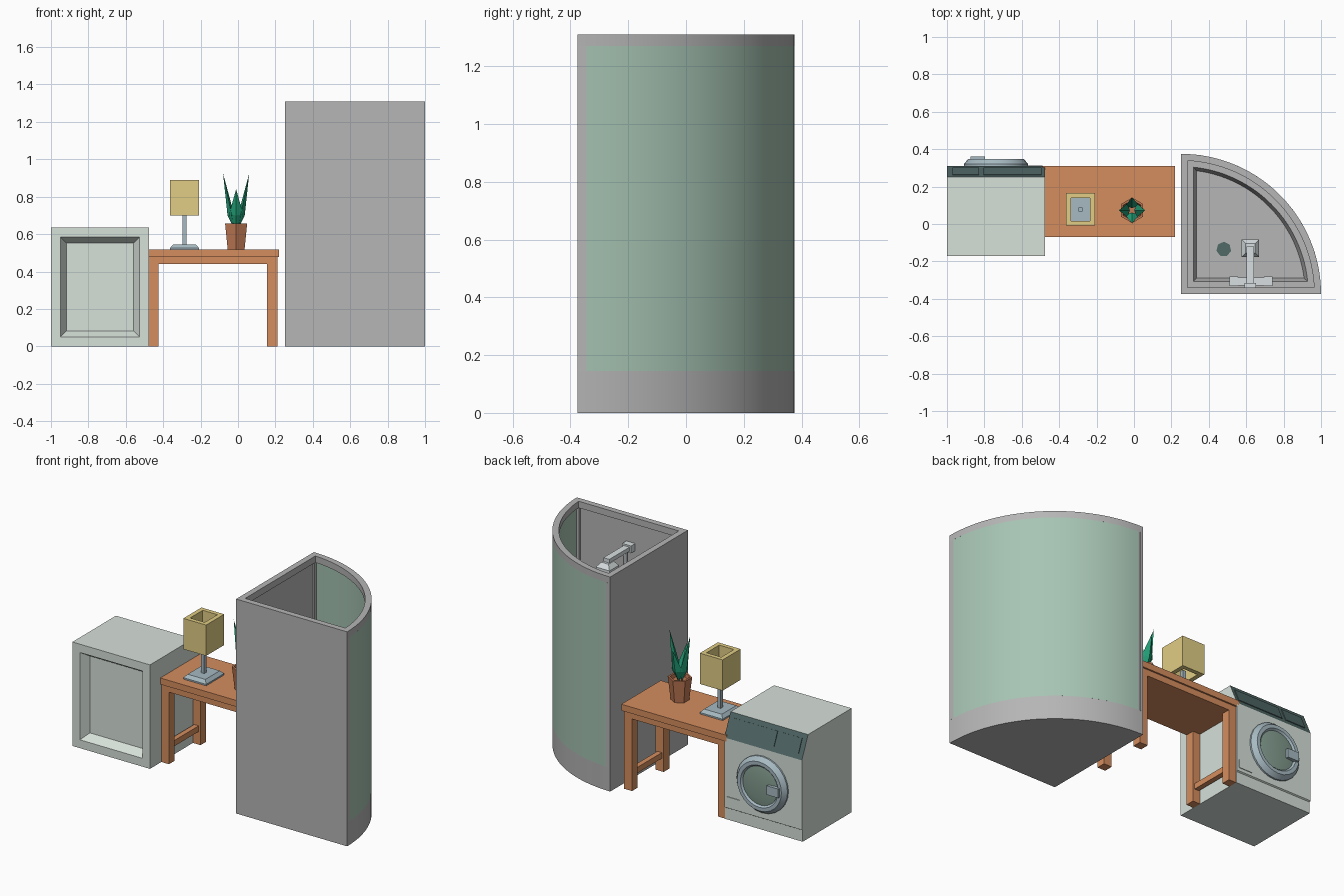
import bpy, bmesh
from math import sin, cos, asin, pi, atan2

if "Cube" in bpy.data.objects:
    bpy.data.objects.remove(bpy.data.objects["Cube"])

MATS = {}


def mat(name, r, g, b):
    m = bpy.data.materials.new(name)
    m.diffuse_color = tuple((c / 255) ** 2.2 for c in (r, g, b)) + (1,)
    m.use_nodes = True
    m.node_tree.nodes["Principled BSDF"].inputs["Base Color"].default_value = m.diffuse_color
    MATS[name] = m


for spec in [("white_enamel", 214, 224, 217), ("dark_panel", 82, 105, 103), ("wood", 212, 140, 95),
             ("pot_clay", 190, 120, 85), ("steel", 165, 184, 192), ("shade", 224, 204, 132),
             ("leaf", 40, 160, 120), ("glass", 165, 195, 178), ("door_glass", 130, 155, 142),
             ("grey", 180, 180, 180), ("chrome", 215, 222, 224)]:
    mat(*spec)


def finish(name, bm, material, smooth=False):
    bmesh.ops.recalc_face_normals(bm, faces=bm.faces)
    me = bpy.data.meshes.new(name)
    bm.to_mesh(me)
    bm.free()
    ob = bpy.data.objects.new(name, me)
    bpy.context.collection.objects.link(ob)
    me.materials.append(MATS[material])
    if smooth:
        bpy.ops.object.select_all(action='DESELECT')
        ob.select_set(True)
        bpy.context.view_layer.objects.active = ob
        bpy.ops.object.shade_smooth_by_angle(angle=pi / 6)
    return ob


def loft(name, rings, material, closed=False, smooth=False):
    """Skin a list of point rings; cap the ends, or join last ring to first."""
    bm = bmesh.new()
    vs = [[bm.verts.new(p) for p in r] for r in rings]
    pairs = list(zip(vs, vs[1:])) + ([(vs[-1], vs[0])] if closed else [])
    for a, b in pairs:
        for i in range(len(a)):
            j = (i + 1) % len(a)
            bm.faces.new((a[i], a[j], b[j], b[i]))
    if not closed:
        bm.faces.new(vs[0])
        bm.faces.new(vs[-1])
    return finish(name, bm, material, smooth)


def rect(cx, cy, hx, hy, z):
    return [(cx - hx, cy - hy, z), (cx + hx, cy - hy, z), (cx + hx, cy + hy, z), (cx - hx, cy + hy, z)]


def ngon(cx, cy, r, z, n):
    return [(cx + r * sin(2 * pi * i / n), cy + r * cos(2 * pi * i / n), z) for i in range(n)]


def disc(cx, y, cz, r, n=24):
    return [(cx + r * cos(2 * pi * i / n), y, cz + r * sin(2 * pi * i / n)) for i in range(n)]


def box(name, x0, x1, y0, y1, z0, z1, material):
    cx, cy, hx, hy = (x0 + x1) / 2, (y0 + y1) / 2, (x1 - x0) / 2, (y1 - y0) / 2
    return loft(name, [rect(cx, cy, hx, hy, z0), rect(cx, cy, hx, hy, z1)], material)


# Washing machine body: side profile with sloped control face, recessed rear panel
prof = [(-.17, 0), (.302, 0), (.302, .07), (.31, .075), (.31, .5), (.25, .635), (-.17, .635)]
body = loft("washer_body", [[(x, y, z) for y, z in prof] for x in (-1, -.476)], "white_enamel")
body.data.materials.append(MATS["dark_panel"])
bm = bmesh.new()
bm.from_mesh(body.data)
for f in bm.faces:
    c = f.calc_center_median()
    if abs(c.z - .5675) < .01 and c.y > .27:
        f.material_index = 1
rear = [f for f in bm.faces if f.normal.y < -.99]
bmesh.ops.inset_individual(bm, faces=rear, thickness=.072)
bmesh.ops.inset_individual(bm, faces=rear, thickness=.045, depth=-.05)
bm.to_mesh(body.data)
bm.free()

# Control displays lying on the slope
for name, cx, w in [("wide_display", -.65, .31), ("small_display", -.9, .14)]:
    d = box(name, -w / 2, w / 2, -.004, .004, -.045, .045, "dark_panel")
    d.location = (cx, .28, .5675)
    d.rotation_euler.x = atan2(.06, .135)

# Washer door, window, handle, filter hatch
door = [(.172, .305), (.172, .32), (.15, .347), (.128, .347), (.118, .335)]
loft("washer_door", [disc(-.738, y, .285, r) for r, y in door], "steel", smooth=True)
loft("door_window", [disc(-.738, y, .285, r) for r, y in [(.118, .33), (.118, .337), (.08, .343)]],
     "door_glass", smooth=True)
box("door_handle", -.875, -.797, .335, .36, .255, .31, "steel")
box("filter_hatch", -.58, -.49, .305, .314, .095, .145, "white_enamel")

# Table
box("table_top", -.49, .22, -.07, .31, .478, .517, "wood")
box("table_apron", -.48, .21, -.06, .30, .44, .478, "wood")
for side, x in [("left", -.48), ("right", .155)]:
    for end, y in [("front", -.06), ("back", .245)]:
        box(f"{side}_{end}_leg", x, x + .055, y, y + .055, 0, .44, "wood")
    box(side + "_stretcher", x + .012, x + .043, -.005, .245, .08, .115, "wood")

# Lamp
lx, ly = -.286, .078
loft("lamp_base", [rect(lx, ly, hx, hy, z) for hx, hy, z in
                   [(.077, .087, .517), (.077, .087, .526), (.06, .07, .545)]], "steel")
box("lamp_pole", lx - .011, lx + .011, ly - .011, ly + .011, .54, .73, "steel")
loft("lamp_shade", [rect(lx, ly, hx, hy, z) for hx, hy, z in
                    [(.077, .087, .70), (.077, .087, .888), (.05, .061, .888), (.05, .061, .70)]],
     "shade", closed=True)

# Potted plant: hexagonal pot, four folded leaves
px, py = -.01, .073
loft("plant_pot", [ngon(px, py, r, z, 6) for r, z in
                   [(.052, .517), (.068, .656), (.055, .656), (.05, .635)]], "pot_clay")
for i, tip in enumerate([.925, .84, .925, .84]):
    a = i * pi / 2
    bm = bmesh.new()
    v = [bm.verts.new((px + r * cos(a) - t * sin(a), py + r * sin(a) + t * cos(a), z)) for r, t, z in
         [(.012, 0, .63), (.025, .038, .705), (.046, 0, .70), (.025, -.038, .705), (.012, 0, .71), (.07, 0, tip)]]
    for j in range(4):
        p, q = v[1 + j], v[1 + (j + 1) % 4]
        bm.faces.new((v[0], q, p))
        bm.faces.new((v[5], p, q))
    finish(f"leaf_{i + 1}", bm, "leaf")

# Quarter-round shower cabin
SX, SY, R, N = .25, -.375, .75, 28


def sector(d, z):
    r = R - d
    a0 = asin(d / r)
    arc = [a0 + (pi / 2 - 2 * a0) * i / N for i in range(N + 1)]
    return [(SX + d, SY + d, z)] + [(SX + r * cos(a), SY + r * sin(a), z) for a in arc]


loft("shower_tray", [sector(d, z) for d, z in [(0, 0), (0, .145), (.068, .145), (.085, .095)]],
     "grey", smooth=True)
loft("shower_top_rim", [sector(d, z) for d, z in [(0, 1.27), (0, 1.31), (.036, 1.31), (.036, 1.27)]],
     "grey", closed=True, smooth=True)
box("shower_front_wall", SX, 1, SY, SY + .02, .145, 1.27, "grey")
box("shower_side_wall", SX, SX + .02, SY, SY + R, .145, 1.27, "grey")
box("corner_post", SX, SX + .036, SY, SY + .036, .145, 1.27, "grey")
box("right_post", .962, .9993, SY, SY + .032, .145, 1.27, "grey")
box("back_post", SX, SX + .032, SY + R - .038, SY + R - .0007, .145, 1.27, "grey")

# Curved glass between the two end posts
a0 = asin(.031 / R)
sections = []
for i in range(N + 1):
    a = a0 + (pi / 2 - 2 * a0) * i / N
    sections.append([(SX + r * cos(a), SY + r * sin(a), z) for r, z in
                     [(R, .145), (R, 1.27), (R - .02, 1.27), (R - .02, .145)]])
loft("shower_glass", sections, "glass", smooth=True)

# Drain and fittings
loft("shower_drain", [ngon(.48, -.135, .04, z, 7) for z in (.09, .102)], "dark_panel")
box("mixer_bar", .54, .71, -.33, -.285, .58, .62, "chrome")
for name, x in [("left_tap", .51), ("right_tap", .695)]:
    box(name, x, x + .045, -.332, -.28, .572, .628, "chrome")
box("mixer_mount", .60, .645, -.357, -.32, .58, .62, "chrome")
loft("riser_pipe", [ngon(.622, -.305, .014, z, 8) for z in (.6, 1.13)], "chrome")
box("head_arm", .602, .642, -.335, -.12, 1.11, 1.135, "chrome")
box("arm_mount", .592, .652, -.357, -.315, 1.10, 1.145, "chrome")
loft("shower_head", [rect(.622, -.13, h, h, z) for h, z in [(.046, 1.07), (.046, 1.085), (.025, 1.112)]], "chrome")
